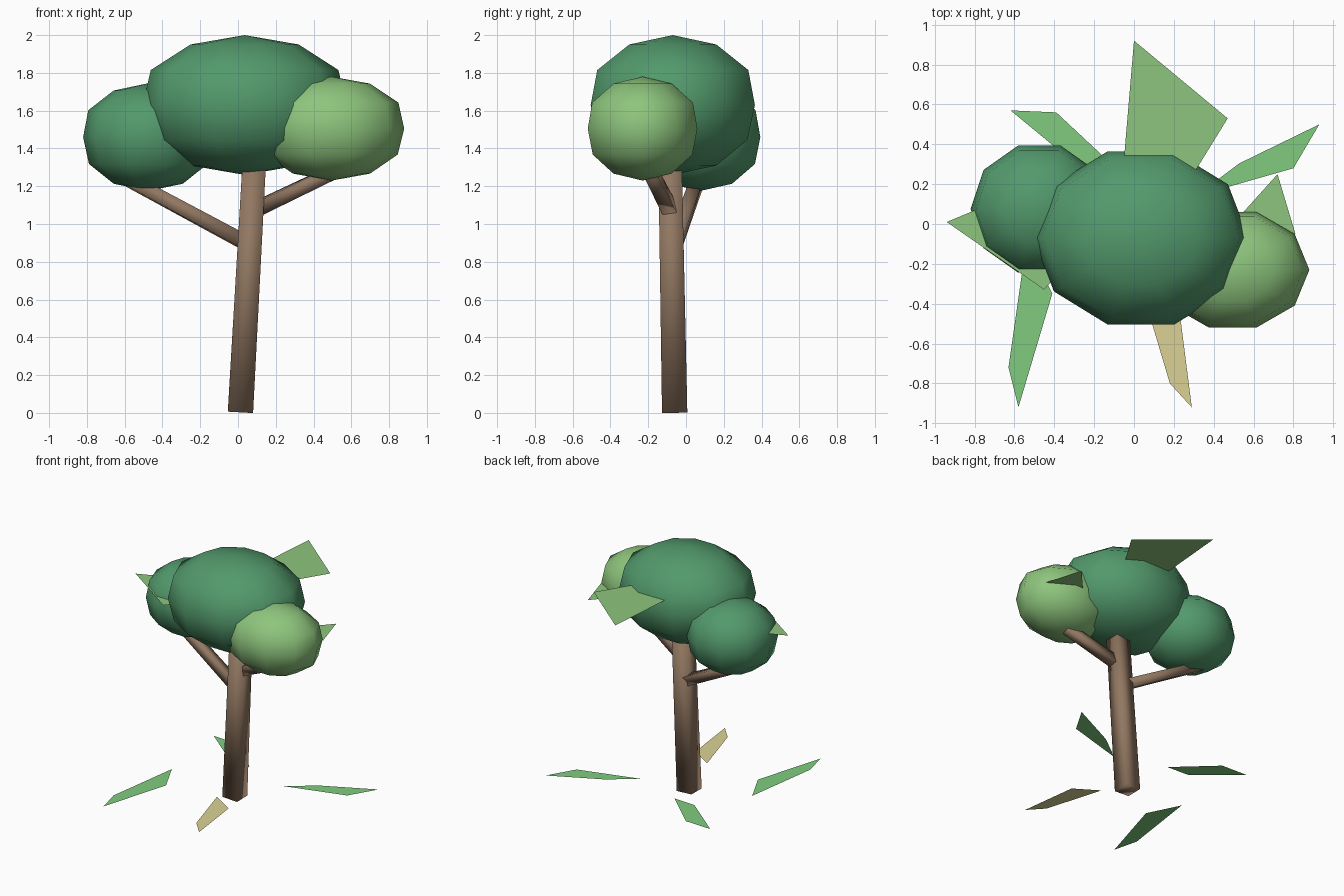
import bpy, bmesh
from math import sin, cos, pi
from mathutils import Vector, Matrix

if "Cube" in bpy.data.objects:
    bpy.data.objects.remove(bpy.data.objects["Cube"])


def material(name, rgb):
    m = bpy.data.materials.new(name)
    m.diffuse_color = (*rgb, 1)
    m.use_nodes = True
    m.node_tree.nodes["Principled BSDF"].inputs["Base Color"].default_value = m.diffuse_color
    return m


BARK = material("bark", (0.285, 0.185, 0.12))
DARK = material("dark_green", (0.085, 0.32, 0.15))
LIGHT = material("light_green", (0.27, 0.56, 0.205))
LEAF = material("leaf_green", (0.215, 0.60, 0.21))
DRY = material("dry_leaf", (0.71, 0.65, 0.30))


def finish(name, bm, mat, smooth=False):
    bmesh.ops.recalc_face_normals(bm, faces=bm.faces)
    for f in bm.faces:
        f.smooth = smooth
    me = bpy.data.meshes.new(name)
    bm.to_mesh(me)
    bm.free()
    me.materials.append(mat)
    ob = bpy.data.objects.new(name, me)
    bpy.context.collection.objects.link(ob)
    return ob


def limb(name, a, b, half1, half2):
    # square tapered limb running from a to b
    a, b = Vector(a), Vector(b)
    bm = bmesh.new()
    turn = Vector((0, 0, 1)).rotation_difference(b - a).to_matrix().to_4x4()
    m = Matrix.Translation((a + b) / 2) @ turn @ Matrix.Rotation(pi / 4, 4, 'Z')
    bmesh.ops.create_cone(bm, cap_ends=True, segments=4, radius1=half1 * 2 ** 0.5,
                          radius2=half2 * 2 ** 0.5, depth=(b - a).length, matrix=m)
    # keep the vertices in line with the axes of the square
    finish(name, bm, BARK, True)


def crown(name, centre, radii, mat, seg=10, profile=(.53, .92, 1, .91, .53)):
    # low-poly, slightly full ellipsoid with its first meridian on +x
    c, r = Vector(centre), Vector(radii)
    bm = bmesh.new()
    top = bm.verts.new(c + Vector((0, 0, r.z)))
    bottom = bm.verts.new(c - Vector((0, 0, r.z)))
    rows = []
    for i, p in enumerate(profile, 1):
        z = r.z * cos(pi * i / (len(profile) + 1))
        rows.append([bm.verts.new(c + Vector((r.x * p * cos(2 * pi * j / seg),
                                              r.y * p * sin(2 * pi * j / seg), z)))
                     for j in range(seg)])
    for j in range(seg):
        k = (j + 1) % seg
        bm.faces.new((top, rows[0][j], rows[0][k]))
        bm.faces.new((bottom, rows[-1][k], rows[-1][j]))
        for u, v in zip(rows, rows[1:]):
            bm.faces.new((u[j], v[j], v[k], u[k]))
    finish(name, bm, mat, True)


def leaf(name, z, pts, mat):
    # flat horizontal four-cornered leaf
    bm = bmesh.new()
    bm.faces.new([bm.verts.new((x, y, z)) for x, y in pts])
    finish(name, bm, mat)


# trunk and branches
limb("trunk", (0.013, -0.06, 0.004), (0.088, -0.085, 1.36), 0.067, 0.062)
limb("left_branch", (0.05, -0.06, 0.895), (-0.62, 0.07, 1.255), 0.038, 0.034)
limb("right_branch", (0.09, -0.085, 1.075), (0.56, -0.2, 1.3), 0.038, 0.034)

# foliage masses
crown("main_crown", (0.035, -0.07, 1.63), (0.54, 0.457, 0.37), DARK)
crown("left_crown", (-0.475, 0.075, 1.46), (0.345, 0.335, 0.285), DARK)
crown("right_crown", (0.495, -0.23, 1.505), (0.385, 0.305, 0.275), LIGHT)

# leaves in the crown
leaf("back_crown_leaf", 1.735, [(0, .92), (.47, .53), (.31, .27), (-.05, .33)], LIGHT)
leaf("right_crown_leaf", 1.495, [(.72, .25), (.81, -.05), (.55, -.28), (.45, -.05)], LIGHT)
leaf("left_crown_leaf", 1.555, [(-.94, .01), (-.45, -.33), (-.3, -.15), (-.7, .11)], LIGHT)

# leaves near the ground
leaf("right_ground_leaf", 0.09, [(.31, .14), (.8, .28), (.93, .5), (.53, .305)], LEAF)
leaf("left_ground_leaf", 0.09, [(-.54, -.09), (-.63, -.72), (-.58, -.92), (-.41, -.35)], LEAF)
leaf("back_ground_leaf", 0.09, [(-.09, .28), (-.39, .56), (-.62, .57), (-.28, .29)], LEAF)
leaf("front_ground_leaf", 0.11, [(.04, -.33), (.18, -.8), (.29, -.92), (.23, -.45)], DRY)
